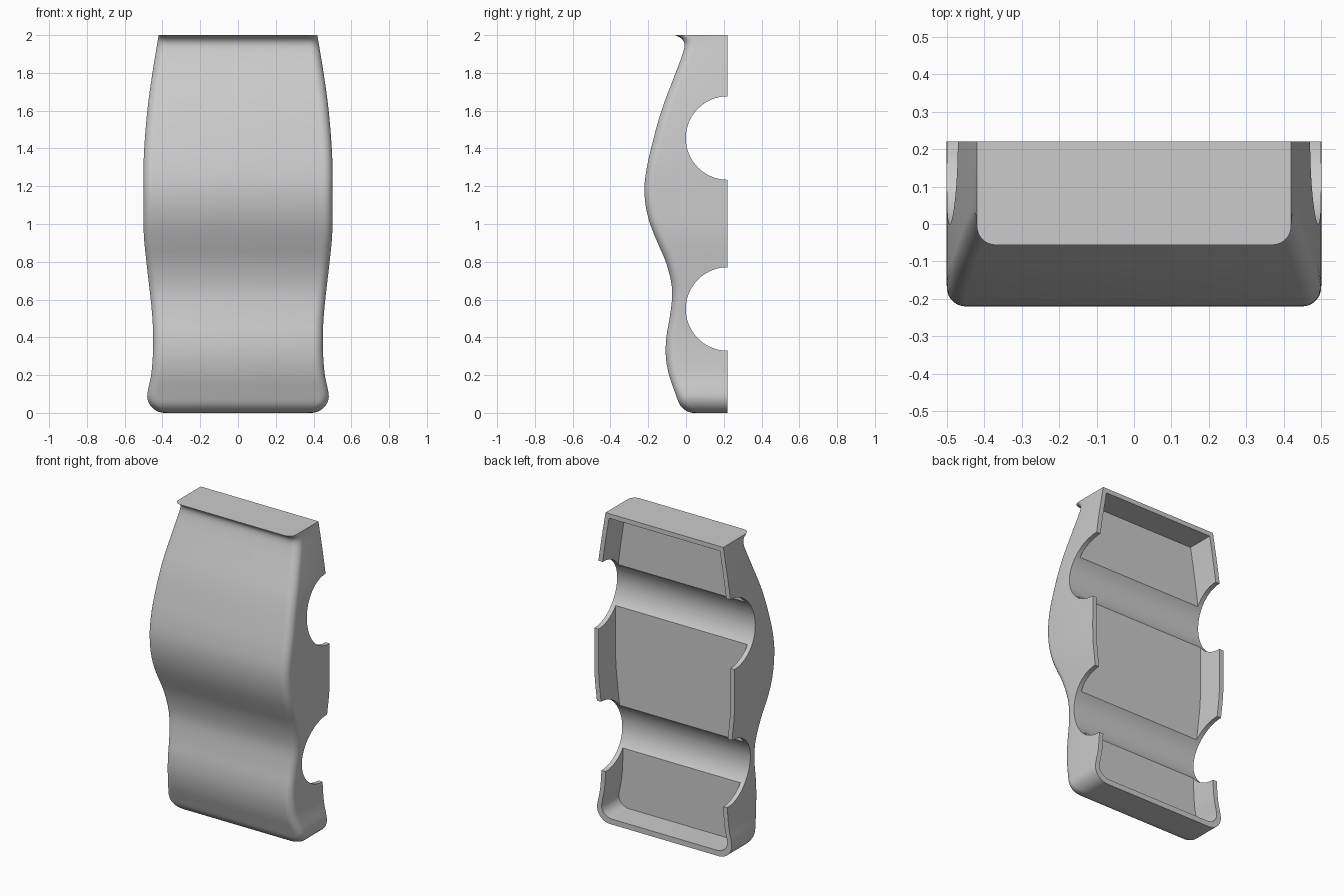
import bpy, bmesh, math

if "Cube" in bpy.data.objects:
    bpy.data.objects.remove(bpy.data.objects["Cube"])

BACK = 0.22

# control points (z, half width) and (z, front y)
WIDTH = [(0, .487), (.1, .48), (.2, .46), (.3, .451), (.4, .449), (.5, .453), (.6, .462),
         (.8, .485), (.95, .499), (1.15, .5), (1.35, .499), (1.6, .48), (1.8, .453), (2, .42)]
FRONT = [(0, -.02), (.1, -.055), (.2, -.09), (.3, -.107), (.4, -.104), (.5, -.087), (.62, -.073),
         (.7, -.08), (.8, -.107), (.9, -.15), (1, -.19), (1.1, -.214), (1.2, -.22), (1.3, -.207),
         (1.4, -.185), (1.6, -.13), (1.8, -.055), (1.9, -.018), (1.95, -.008), (1.98, -.022), (2, -.056)]


def curve(pts, z):
    """Smooth cubic interpolation through control points."""
    n = len(pts)
    i = max(k for k in range(n - 1) if pts[k][0] <= z + 1e-9)

    def slope(k):
        a, b = pts[max(k - 1, 0)], pts[min(k + 1, n - 1)]
        return (b[1] - a[1]) / (b[0] - a[0])
    (z0, v0), (z1, v1) = pts[i], pts[i + 1]
    h = z1 - z0
    t = (z - z0) / h
    return ((2*t**3 - 3*t*t + 1) * v0 + (t**3 - 2*t*t + t) * h * slope(i)
            + (3*t*t - 2*t**3) * v1 + (t**3 - t*t) * h * slope(i + 1))


def rounding(d, r):
    """Inset of a quarter-circle corner of radius r at distance d from the end."""
    return 0 if d >= r else r - math.sqrt(max(0, r*r - (r - d)**2))


def loft(name, rings):
    """Skin a stack of equal-sized rings and cap both ends."""
    bm = bmesh.new()
    vs = [[bm.verts.new(p) for p in ring] for ring in rings]
    n = len(vs[0])
    for a, b in zip(vs, vs[1:]):
        for k in range(n):
            bm.faces.new((a[k], a[(k + 1) % n], b[(k + 1) % n], b[k]))
    bm.faces.new(vs[0])
    bm.faces.new(vs[-1])
    bmesh.ops.recalc_face_normals(bm, faces=bm.faces)
    me = bpy.data.meshes.new(name)
    bm.to_mesh(me)
    bm.free()
    ob = bpy.data.objects.new(name, me)
    bpy.context.collection.objects.link(ob)
    return ob


def heights(lo, hi, r):
    zs = [lo + r * (1 - math.cos(math.pi / 2 * k / 10)) for k in range(11)]
    steps = 60
    zs += [lo + r + (1.9 - lo - r) * k / steps for k in range(1, steps + 1)]
    return zs + [1.9 + (hi - 1.9) * k / 12 for k in range(1, 13)]


# outer body: cross-sections with rounded front corners
def body_ring(z, r=.05, seg=7):
    w = curve(WIDTH, z) - rounding(z, .1)
    f = curve(FRONT, z) + rounding(z, .06)
    arc = [(w - r + r * math.cos(a), f + r - r * math.sin(a))
           for a in (math.pi / 2 * k / seg for k in range(seg + 1))]
    half = [(w, BACK)] + arc
    return [(x, y, z) for x, y in half] + [(-x, y, z) for x, y in reversed(half)]


body = loft("shell_body", [body_ring(z) for z in heights(0, 2, .1)])


# hollow back: same outline inset by the wall thickness
def cavity_ring(z, floor=.045):
    w = curve(WIDTH, z) - .03 - rounding(z - .035, .08)
    return [(w, BACK + .1, z), (w, floor, z), (-w, floor, z), (-w, BACK + .1, z)]


cutters = [loft("cavity_cutter", [cavity_ring(z) for z in heights(.035, 1.97, .08)])]

# two round cross grooves
for z in (.55, 1.455):
    bpy.ops.mesh.primitive_cylinder_add(vertices=80, radius=.221, depth=1.4,
                                        location=(0, BACK, z), rotation=(0, math.pi / 2, 0))
    cutters.append(bpy.context.object)
    cutters[-1].name = "groove_cutter"

bpy.ops.object.select_all(action='DESELECT')
bpy.context.view_layer.objects.active = body
body.select_set(True)
for c in cutters:
    m = body.modifiers.new("cut", 'BOOLEAN')
    m.operation = 'DIFFERENCE'
    m.solver = 'EXACT'
    m.object = c
    bpy.ops.object.modifier_apply(modifier=m.name)
    bpy.data.objects.remove(c)
bpy.ops.object.shade_smooth_by_angle(angle=math.radians(30))
